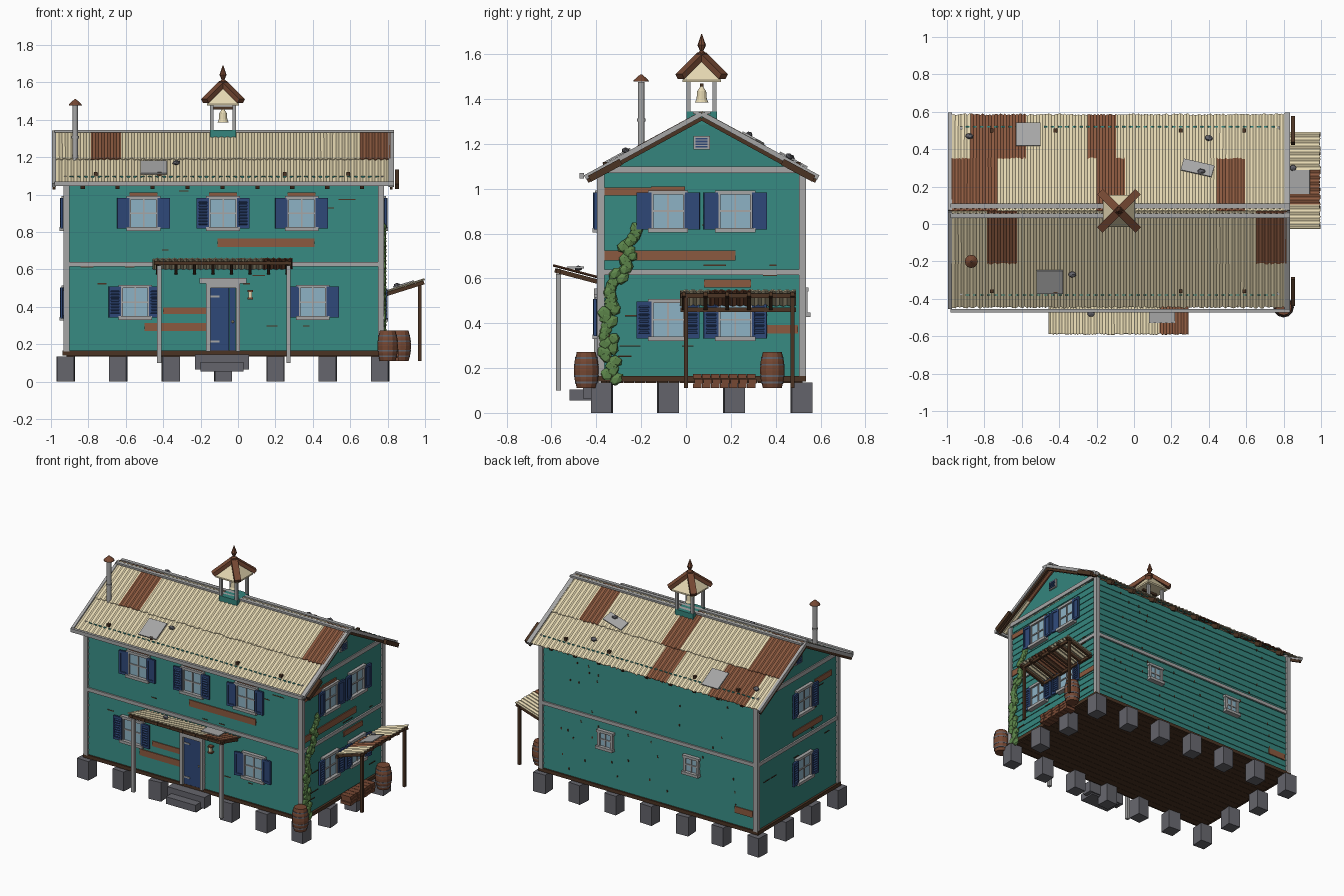
import bpy, bmesh, math, random
from mathutils import Matrix, Vector

random.seed(4)
if bpy.data.objects.get("Cube"):
    bpy.data.objects.remove(bpy.data.objects["Cube"])
COLOURS = {"teal": (.035, .235, .205), "rust": (.26, .1, .05), "navy": (.028, .065, .19),
           "glass": (.27, .45, .56), "trim_grey": (.38, .38, .38), "stone": (.13, .13, .15),
           "dark_wood": (.07, .034, .017), "leaf": (.11, .24, .07), "cream": (.78, .68, .44), "brown": (.18, .065, .033)}
KEYS, PARTS, I4 = list(COLOURS), [], Matrix()
for key, rgb in COLOURS.items():
    m = bpy.data.materials.new(key)
    m.use_nodes = True
    m.diffuse_color = (*rgb, 1)
    m.node_tree.nodes["Principled BSDF"].inputs["Base Color"].default_value = (*rgb, 1)


class Part:
    """Collects simple shapes into one named object."""
    def __init__(self, name, thick=0):
        self.name, self.thick, self.bm = name, thick, bmesh.new()
        PARTS.append(self)

    def paint(self, verts, mat):
        for f in {f for v in verts for f in v.link_faces}:
            f.material_index = KEYS.index(mat)

    def box(self, x0, x1, y0, y1, z0, z1, mat, M=I4):
        T = M @ Matrix.Translation(((x0 + x1) / 2, (y0 + y1) / 2, (z0 + z1) / 2))
        T = T @ Matrix.Diagonal((x1 - x0, y1 - y0, z1 - z0, 1))
        self.paint(bmesh.ops.create_cube(self.bm, size=1, matrix=T)["verts"], mat)

    def beam(self, p, q, w, h, mat):
        p, q = Vector(p), Vector(q)
        M = Matrix.Translation((p + q) / 2) @ (q - p).to_track_quat('X', 'Z').to_matrix().to_4x4()
        half = (q - p).length / 2
        self.box(-half, half, -w / 2, w / 2, -h / 2, h / 2, mat, M)

    def loft(self, rings, mat, closed=False):
        rings = [[self.bm.verts.new(c) for c in ring] for ring in rings]
        n = len(rings[0])
        faces = [self.bm.faces.new((a[i], a[(i + 1) % n], b[(i + 1) % n], b[i]))
                 for a, b in zip(rings, rings[1:]) for i in range(n if closed else n - 1)]
        for f in faces:
            f.material_index = KEYS.index(mat)
        return rings, faces

    def lathe(self, x, y, profile, mat, n=12, turn=0.0):
        angles = [turn + i * math.tau / n for i in range(n)]
        rings, _ = self.loft([[(x + r * math.cos(a), y + r * math.sin(a), z) for a in angles]
                              for r, z in profile], mat, True)
        for ring in (rings[0], rings[-1]):
            self.bm.faces.new(ring).material_index = KEYS.index(mat)

    def blob(self, c, s, mat):
        T = Matrix.Translation(c) @ Matrix.Rotation(random.uniform(-1, 1), 4, 'X') @ Matrix.Diagonal((*s, 1))
        self.paint(bmesh.ops.create_icosphere(self.bm, subdivisions=1, radius=1, matrix=T)["verts"], mat)

    def sheet(self, o, u, v, waves, rust=()):
        """Corrugated sheet from corner o; rust lists spans along u as fractions."""
        o, u, v = Vector(o), Vector(u), Vector(v)
        n, cols = u.cross(v).normalized(), waves * 4
        top = [o + u * (i / cols) + n * .003 * math.sin(i * math.pi / 2) for i in range(cols + 1)]
        _, faces = self.loft([top, [c + v * random.uniform(1, 1.04) for c in top]], "cream")
        for i, f in enumerate(faces):
            if any(a <= (i + .5) / cols <= b for a, b in rust):
                f.material_index = KEYS.index("rust")


X0, X1, Y0, Y1, YC, XC = -.918, .765, -.38, .52, .07, -.08
ZB, ZT, ZR, K = .16, 1.065, 1.312, .542
RX0, RX1 = -.98, .82


def wall(origin, u, d):
    """Wall frame: local x along the wall, local y outward, local z up."""
    return Matrix.Translation(origin) @ Matrix((u, d, (0, 0, 1))).transposed().to_4x4()


def roof_z(y):
    return 1.335 - K * abs(y - YC)


FRONT, BACK = wall((0, Y0, 0), (1, 0, 0), (0, -1, 0)), wall((0, Y1, 0), (1, 0, 0), (0, 1, 0))
RIGHT, LEFT = wall((X1, 0, 0), (0, 1, 0), (1, 0, 0)), wall((X0, 0, 0), (0, 1, 0), (-1, 0, 0))

# Lapped siding and gable ends
p = Part("siding")
laps = [((i + k) / 20, .005 * (1 - k)) for i in range(20) for k in (0, 1)]
p.loft([[(x, y, ZB + (ZT - ZB) * t) for x, y in ((X0 - e, Y0 - e), (X1 + e, Y0 - e), (X1 + e, Y1 + e),
                                                 (X0 - e, Y1 + e))] for t, e in laps], "teal", True)
for x, s in ((X0, -1), (X1, 1)):
    p.loft([[(x + s * e, YC + side * (.451 - .45 * t), ZT + (ZR - ZT) * t) for side in (-1, 1)]
            for t, e in laps[::4] + [(1, 0)]], "teal")

# Floor planks and foundation blocks
p = Part("floor")
p.box(X0 - .02, X1 + .02, Y0 - .015, Y1 + .015, .14, .165, "dark_wood")
for i in range(18):
    p.box(X0, X1, Y0 + .05 * i + .001, Y0 + .05 * i + .049, .134, .142, "dark_wood")
p = Part("foundation_blocks")
for i in range(7):
    for j, y in enumerate((-.375, -.08, .215, .515)):
        if i in (0, 6) or j in (0, 3):
            M = Matrix.Translation((-.92 + .28 * i, y, 0)) @ Matrix.Rotation(random.uniform(-.1, .1), 4, 'Z')
            p.box(-.046, .046, -.046, .046, 0, .135, "stone", M)

# Corner boards and bands
p = Part("wall_trim")
for x in (X0, X1):
    for y in (Y0, Y1):
        p.box(x - .016, x + .016, y - .016, y + .016, ZB, ZT, "trim_grey")
for M, a, b in ((FRONT, X0, X1), (BACK, X0, X1), (LEFT, Y0, Y1), (RIGHT, Y0, Y1)):
    p.box(a, b, 0, .013, .614, .639, "trim_grey", M)
    if M in (LEFT, RIGHT):
        p.box(a, b, 0, .013, 1.07, 1.1, "trim_grey", M)

# Rusty replacement boards and dark cracks
p = Part("patch_boards")
for M, a, b, z, h in ((FRONT, -.11, .41, .72, .045), (FRONT, -.4, -.17, .36, .036), (FRONT, -.5, -.17, .27, .044),
                      (RIGHT, -.365, -.12, .97, .035), (RIGHT, -.365, .22, .68, .045), (RIGHT, .08, .29, .56, .035),
                      (RIGHT, .35, .5, .355, .036), (BACK, -.89, -.75, .25, .045), (LEFT, -.31, -.12, .95, .04),
                      (LEFT, -.2, .12, .67, .04)):
    p.box(a, b, .001, .0095, z, z + h, "rust", M)
for M, a, b, n in ((FRONT, X0, X1, 18), (RIGHT, Y0, Y1, 14), (LEFT, Y0, Y1, 8), (BACK, X0, X1, 40)):
    for i in range(n):
        u, z = random.uniform(a + .1, b - .1), ZB + .045 * random.randint(1, 19)
        w, h = (.004, .014) if M is BACK else (random.uniform(.015, .05), .006)
        p.box(u - w, u + w, 0, .007, z, z + h, "dark_wood", M)


# Windows with shutters
def window(name, M, u, z, w=.15, h=.165, shutters=(-1, 1), louvred=False, lintel=False):
    p, M, a, b = Part(name), M @ Matrix.Translation((u, 0, z)), w / 2, h / 2
    p.box(-a, a, 0, .012, -b, b, "glass", M)
    for s in (-1, 1):
        p.box(s * a - .009, s * a + .009, 0, .022, -b, b, "trim_grey", M)
    p.box(-a - .015, a + .015, 0, .026, b - .008, b + .01, "trim_grey", M)
    p.box(-a - .015, a + .015, 0, .036, -b - .012, -b + .008, "trim_grey", M)
    p.box(-.004, .004, 0, .018, -b, b, "trim_grey", M)
    p.box(-a, a, 0, .018, -.004, .004, "trim_grey", M)
    if lintel:
        p.box(-a, a, 0, .0095, b + .01, b + .028, "rust", M)
    for s in shutters:
        S = M @ Matrix.Translation((s * (a + .033), .022, 0)) @ Matrix.Rotation(random.uniform(0, .15) * s, 4, 'Z')
        p.box(-.032, .032, -.004, .002, -b, b, "navy", S)
        for t in (-1, 1):
            p.box(t * .027 - .006, t * .027 + .006, -.005, .008, -b, b, "navy", S)
            p.box(-.032, .032, -.005, .008, t * (b - .008) - .008, t * (b - .008) + .008, "navy", S)
        for k in range(8 if louvred else 0):
            slat = S @ Matrix.Translation((0, .003, -b + .026 + k * (h - .05) / 7)) @ Matrix.Rotation(-.7, 4, 'X')
            p.box(-.024, .024, -.006, .006, -.002, .002, "navy", slat)


for i, u in enumerate((-.505, XC, .34)):
    window(f"front_upper_window_{i}", FRONT, u, .9, louvred=i == 1, lintel=True)
for i, u in enumerate((-.55, .4)):
    window(f"front_lower_window_{i}", FRONT, u, .425, louvred=i == 0)
for i, u in enumerate((-.08, .22)):
    window(f"right_upper_window_{i}", RIGHT, u, .9, lintel=i == 0)
    window(f"right_lower_window_{i}", RIGHT, u, .415, louvred=True)
for i, z in enumerate((.42, .9)):
    window(f"left_window_{i}", LEFT, .01, z, louvred=True)
for i, u in enumerate((.257, -.415)):
    window(f"back_window_{i}", BACK, u, .495, .1, .11, shutters=())
p = Part("gable_vents")
for M in (LEFT, RIGHT):
    p.box(YC - .037, YC + .037, 0, .016, 1.175, 1.235, "trim_grey", M)
    for k in range(4):
        p.box(YC - .027, YC + .027, 0, .021, 1.183 + .012 * k, 1.19 + .012 * k, "navy", M)

# Door, lantern and steps
p = Part("front_door")
for k in range(4):
    p.box(-.148 + .034 * k, -.115 + .034 * k, 0, .014, .16, .5, "navy", FRONT)
for z in (.21, .45):
    p.box(-.148, -.1, 0, .018, z, z + .01, "trim_grey", FRONT)
for a, b, z0, z1 in ((-.17, -.148, .16, .525), (-.012, .01, .16, .525), (-.15, -.01, .5, .525), (-.205, .045, .525, .555)):
    p.box(a, b, 0, .03, z0, z1, "trim_grey", FRONT)
p.blob((-.028, Y0 - .02, .32), (.007, .008, .007), "cream")
p = Part("lantern")
p.box(.055, .075, .01, .03, .45, .48, "cream", FRONT)
for z in (.44, .48):
    p.box(.05, .08, 0, .034, z, z + .01, "brown", FRONT)
p = Part("steps")
p.box(-.23, .06, -.46, -.39, .065, .145, "stone")
p.box(-.2, .03, -.52, -.4, .055, .105, "stone")

# Corrugated roof: two overlapping rows on each side
p = Part("roof_sheets", .005)
for s, upper, lower in ((-1, ((.107, .196), (.907, 1)), ()),
                        (1, ((0, .14), (.433, .517), (.79, .875)), ((.056, .222), (.405, .49)))):
    for a, b, lift, rust in ((0, .275, .006, upper), (.26, .51, 0, lower)):
        p.sheet((RX0, YC + s * a, roof_z(YC + a) + lift), (RX1 - RX0, 0, 0), (0, s * (b - a), -K * (b - a)), 56, rust)

# Ridge cap, bargeboards, gutter, rafters and fixings
p, q = Part("roof_trim"), Part("rafters")
p.box(RX0, .835, -.474, -.455, 1.045, 1.07, "trim_grey")
for s in (-1, 1):
    p.beam((RX0, YC + s * .026, 1.339), (.835, YC + s * .026, 1.339), .026, .012, "trim_grey")
    for x, w in ((RX0 - .004, .02), (RX1, .03)):
        p.beam((x, YC, 1.334), (x, YC + s * .52, 1.05), w, .022, "trim_grey")
        q.beam((x, YC, 1.314), (x, YC + s * .51, 1.035), .014, .02, "dark_wood")
    for i in range(10):
        x = -.83 + .1867 * i - .0
        q.beam((x, YC + s * .36, roof_z(YC + .36) - .02), (x, YC + s * .5, roof_z(YC + .5) - .02), .022, .03, "dark_wood")
    for x in (-.76, -.42, .25, .59):
        y = YC + s * .43
        q.box(x - .01, x + .01, y - .01, y + .01, 1.08, 1.12, "dark_wood")
    for i in range(44):
        x, y = -.9 + .038 * i, YC + s * .45
        q.box(x, x + .02, y - .003, y + .003, 1.08, roof_z(y) + .008, "teal")

# Loose plates and stones on the roof
p = Part("roof_patches")
for x, y, w, d, turn in ((-.45, -.31, .07, .07, 0), (-.565, .48, .065, .07, 0), (.34, .3, .085, .035, -.25)):
    tilt = math.atan(K) * (1 if y < YC else -1)
    M = Matrix.Translation((x, y, roof_z(y) + .016)) @ Matrix.Rotation(tilt, 4, 'X') @ Matrix.Rotation(turn, 4, 'Z')
    p.box(-w, w, -d, d, -.004, .004, "trim_grey", M)
for x, y in ((-.33, -.27), (-.88, .47), (.4, .46), (.36, .28)):
    p.blob((x, y, roof_z(y) + .02), (.024, .018, .014), "stone")

# Stove pipe
p = Part("stove_pipe")
p.lathe(-.87, -.2, ((.015, 1.15), (.015, 1.475)), "trim_grey")
p.lathe(-.87, -.2, ((.019, 1.3), (.019, 1.312)), "trim_grey")
p.lathe(-.87, -.2, ((.035, 1.477), (.033, 1.484), (.004, 1.51)), "brown")

# Bell turret
p = Part("bell_turret")
p.box(XC - .07, XC + .07, YC - .068, YC + .068, 1.25, 1.345, "teal")
for sx in (-1, 1):
    for sy in (-1, 1):
        x, y = XC + sx * .06, YC + sy * .058
        p.box(x - .009, x + .009, y - .009, y + .009, 1.3, 1.49, "trim_grey")
        p.beam((XC, YC, 1.597), (XC + sx * .097, YC + sy * .097, 1.5), .042, .026, "brown")
p.lathe(XC, YC, ((.122, 1.475), (.122, 1.485), (.01, 1.592)), "cream", 4, math.pi / 4)
p.beam((XC - .06, YC, 1.463), (XC + .06, YC, 1.463), .014, .014, "dark_wood")
p.lathe(XC, YC, ((.014, 1.58), (.018, 1.605), (.008, 1.615), (.019, 1.64), (.012, 1.66), (.002, 1.69)), "brown", 8)
Part("bell").lathe(XC, YC, ((.03, 1.385), (.023, 1.4), (.02, 1.435), (.01, 1.45), (.004, 1.46)), "cream")

# Awnings
Part("front_awning_sheet", .005).sheet((-.455, -.385, .603), (.745, 0, 0), (0, -.2, .053), 24, ((.79, 1),))
p = Part("front_awning_frame")
for x in (-.42, .27):
    p.box(x - .012, x + .012, -.58, -.557, .1, .62, "trim_grey")
p.box(-.45, .285, -.58, -.56, .622, .642, "dark_wood")
for i in range(8):
    p.beam((-.43 + .099 * i, -.385, .583), (-.43 + .099 * i, -.585, .636), .016, .02, "dark_wood")
p.box(.08, .22, -.53, -.455, .645, .652, "trim_grey")
p.blob((-.23, -.48, .645), (.022, .018, .013), "stone")
Part("side_awning_sheet", .005).sheet((.785, -.025, .48), (0, .515, 0), (.205, 0, .065), 16, ((.25, .61),))
p = Part("side_awning_frame")
for y in (0, .475):
    p.box(.962, .98, y - .009, y + .009, .11, .53, "dark_wood")
for x, z in ((.962, .512), (.783, .45)):
    p.box(x, x + .016, -.025, .49, z, z + .02, "dark_wood")
for i in range(6):
    p.beam((.785, -.01 + .097 * i, .464), (.995, -.01 + .097 * i, .53), .016, .02, "dark_wood")
p.beam((.83, .225, .504), (.94, .225, .539), .13, .006, "trim_grey")
p.blob((.85, .3, .515), (.02, .018, .013), "stone")

# Barrels and brick stack
for name, x, y in (("front_barrel", .8, -.445), ("side_barrel", .87, .385)):
    p = Part(name)
    p.lathe(x, y, ((.042, .11), (.052, .15), (.055, .19), (.052, .23), (.042, .272)), "brown")
    for z, r in ((.135, .05), (.165, .055), (.215, .055), (.245, .05)):
        p.lathe(x, y, ((r, z - .004), (r, z + .004)), "stone")
p = Part("brick_stack")
for r in range(3):
    for k in range(7):
        y, z = .032 + .04 * k + .006 * (r % 2), .11 + .022 * r
        p.box(.78, .858 - .004 * (k % 2), y, y + .037, z, z + .02, "brown")

# Climbing vine
p, path = Part("vine"), [(-.33, .15), (-.345, .33), (-.345, .5), (-.3, .6), (-.27, .7), (-.25, .78), (-.22, .84)]
for (ya, za), (yb, zb) in zip(path, path[1:]):
    p.beam((X1 + .012, ya, za), (X1 + .012, yb, zb), .012, .012, "dark_wood")
    n = int((zb - za) * 55)
    for i in range(n):
        c = (X1 + .014, ya + (yb - ya) * i / n + random.uniform(-.03, .03), za + (zb - za) * i / n)
        p.blob(c, (.016, random.uniform(.024, .036), random.uniform(.026, .04)), "leaf")

# Finish every part
for p in PARTS:
    bmesh.ops.recalc_face_normals(p.bm, faces=p.bm.faces)
    me = bpy.data.meshes.new(p.name)
    p.bm.to_mesh(me)
    for key in KEYS:
        me.materials.append(bpy.data.materials[key])
    ob = bpy.data.objects.new(p.name, me)
    bpy.context.collection.objects.link(ob)
    if p.thick:
        mod = ob.modifiers.new("thickness", 'SOLIDIFY')
        mod.thickness, mod.offset = p.thick, 0
